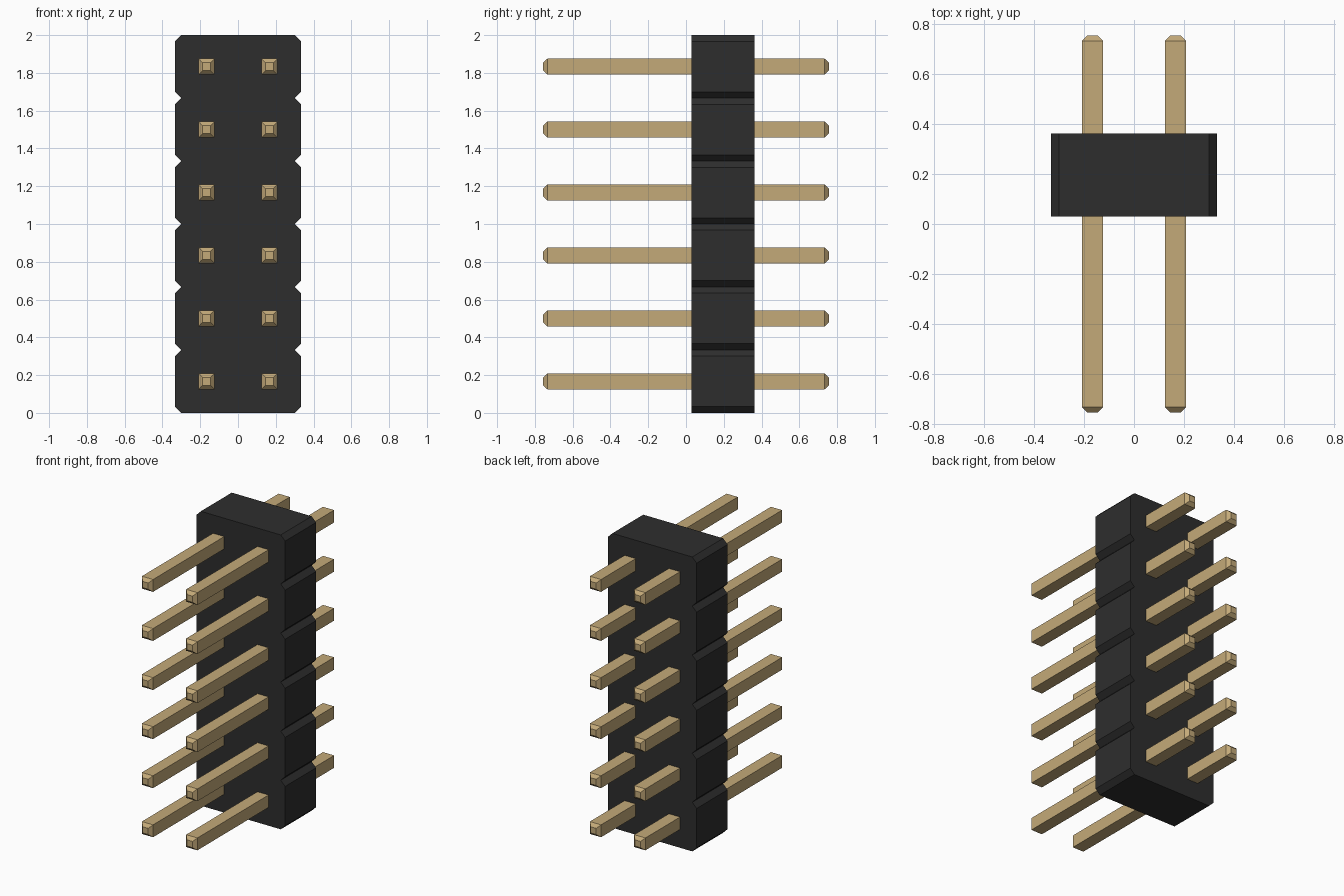
import bpy, bmesh

if "Cube" in bpy.data.objects:
    bpy.data.objects.remove(bpy.data.objects["Cube"])

ROWS, PITCH = 6, 1 / 3
HALF_W, CHAMFER = PITCH, 0.033
BODY_Y0, BODY_Y1 = 0.03, 0.362
PIN_HALF, TIP_HALF, TIP_LEN, PIN_END = 0.042, 0.021, 0.022, 0.756


def material(name, rgb):
    m = bpy.data.materials.new(name)
    m.diffuse_color = (*rgb, 1)
    m.use_nodes = True
    m.node_tree.nodes["Principled BSDF"].inputs["Base Color"].default_value = m.diffuse_color
    return m


def make_object(name, bm, mat):
    bmesh.ops.recalc_face_normals(bm, faces=bm.faces)
    me = bpy.data.meshes.new(name)
    bm.to_mesh(me)
    bm.free()
    me.materials.append(mat)
    ob = bpy.data.objects.new(name, me)
    bpy.context.collection.objects.link(ob)
    return ob


black = material("black plastic", (0.027, 0.027, 0.027))
gold = material("gold metal", (0.55, 0.40, 0.19))

# Housing: notched side profile, mirrored and extruded front to back
right = []
for i in range(ROWS):
    z0, z1 = i * PITCH, (i + 1) * PITCH
    right += [(HALF_W - CHAMFER, z0), (HALF_W, z0 + CHAMFER), (HALF_W, z1 - CHAMFER)]
right.append((HALF_W - CHAMFER, ROWS * PITCH))
outline = right + [(-x, z) for x, z in reversed(right)]

bm = bmesh.new()
face = bm.faces.new([bm.verts.new((x, BODY_Y0, z)) for x, z in outline])
ext = bmesh.ops.extrude_face_region(bm, geom=[face], use_keep_orig=True)
new_verts = [g for g in ext["geom"] if isinstance(g, bmesh.types.BMVert)]
bmesh.ops.translate(bm, verts=new_verts, vec=(0, BODY_Y1 - BODY_Y0, 0))
make_object("housing", bm, black)


# Pins: square bars with tapered tips, lofted through four square sections
def pin_mesh():
    bm = bmesh.new()
    sections = [(-PIN_END, TIP_HALF), (-PIN_END + TIP_LEN, PIN_HALF),
                (PIN_END - TIP_LEN, PIN_HALF), (PIN_END, TIP_HALF)]
    rings = [[bm.verts.new((sx * h, y, sz * h))
              for sx, sz in ((-1, -1), (1, -1), (1, 1), (-1, 1))] for y, h in sections]
    for a, b in zip(rings, rings[1:]):
        for k in range(4):
            n = (k + 1) % 4
            bm.faces.new((a[k], a[n], b[n], b[k]))
    bm.faces.new(rings[0])
    bm.faces.new(rings[-1])
    return bm


for side, x in (("left", -PITCH / 2), ("right", PITCH / 2)):
    for row in range(ROWS):
        pin = make_object(f"{side}_pin_{row + 1}", pin_mesh(), gold)
        pin.location = (x, 0, (row + 0.5) * PITCH)
